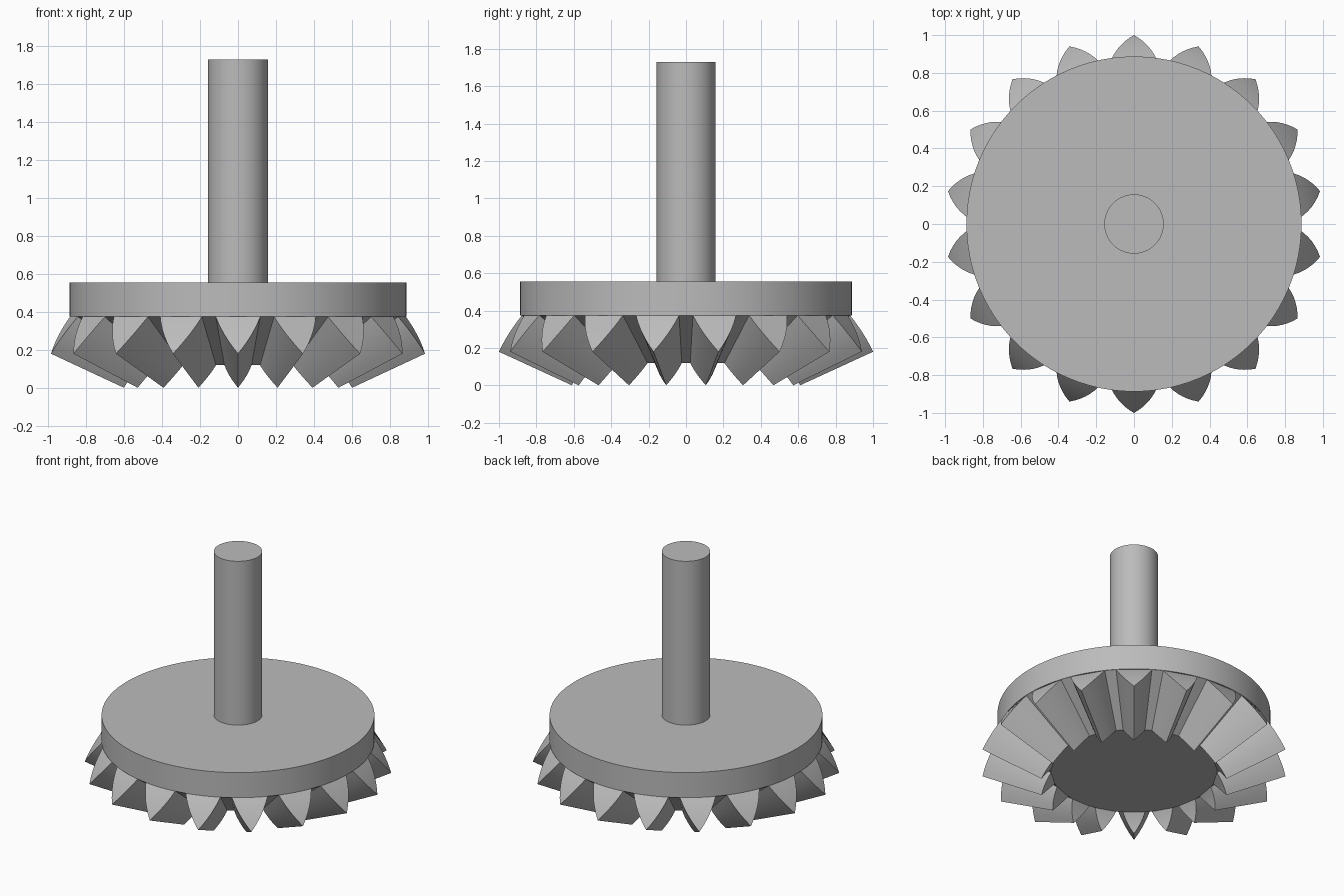
import bpy, bmesh
from math import sin, cos, radians
from mathutils import Vector

cube = bpy.data.objects.get("Cube")
if cube:
    bpy.data.objects.remove(cube, do_unlink=True)

steel = bpy.data.materials.new("plain grey")
steel.use_nodes = True
GREY = (0.5, 0.5, 0.5, 1)
steel.diffuse_color = GREY
steel.node_tree.nodes["Principled BSDF"].inputs["Base Color"].default_value = GREY

TEETH = 18
APEX_Z = -0.28             # common apex of all the tooth surfaces
SPHERE = 1.101             # outer ends of the teeth lie on this sphere
INNER = 0.61               # inner ends are a scaled copy of the outer ends
ROOT, TIP = radians(36.5), radians(24.7)
HALF, BULGE = 7.6, 2.1     # tooth half angle and flank bulge, degrees
STEPS = 6


def finish(name, bm):
    bmesh.ops.remove_doubles(bm, verts=bm.verts, dist=1e-5)
    bmesh.ops.recalc_face_normals(bm, faces=bm.faces)
    mesh = bpy.data.meshes.new(name)
    bm.to_mesh(mesh)
    bm.free()
    obj = bpy.data.objects.new(name, mesh)
    bpy.context.collection.objects.link(obj)
    mesh.materials.append(steel)
    bpy.ops.object.select_all(action='DESELECT')
    obj.select_set(True)
    bpy.context.view_layer.objects.active = obj
    bpy.ops.object.shade_smooth_by_angle(angle=radians(25))


def cylinder(name, radius, low, high):
    bm = bmesh.new()
    bmesh.ops.create_cone(bm, cap_ends=True, segments=96, radius1=radius,
                          radius2=radius, depth=high - low)
    bmesh.ops.translate(bm, verts=bm.verts, vec=(0, 0, (low + high) / 2))
    finish(name, bm)


def point(angle, elevation, scale):
    a, d = radians(angle), SPHERE * scale
    return Vector((d * cos(elevation) * cos(a), d * cos(elevation) * sin(a),
                   APEX_Z + d * sin(elevation)))


def profile(centre, side, scale):
    """One flank edge, from the tip (t = 0) to the root (t = 1)."""
    pts = []
    for i in range(STEPS + 1):
        t = i / STEPS
        half = HALF * t + BULGE * t * (1 - t)
        pts.append(point(centre + side * half, TIP + (ROOT - TIP) * t, scale))
    return pts


# Bevel teeth with the root cone between them
bm = bmesh.new()


def face(*pts):
    bm.faces.new([bm.verts.new(p) for p in pts])


pitch = 360 / TEETH
floor = []
for n in range(TEETH):
    centre = 90 + n * pitch
    edges = {(s, k): profile(centre, s, k) for s in (-1, 1) for k in (1, INNER)}
    for i in range(STEPS):
        for s in (-1, 1):      # flanks
            o, q = edges[s, 1], edges[s, INNER]
            face(o[i], o[i + 1], q[i + 1], q[i])
        for k in (1, INNER):   # outer and inner ends
            a, b = edges[-1, k], edges[1, k]
            if i == 0:
                face(a[0], a[1], b[1])
            else:
                face(a[i], a[i + 1], b[i + 1], b[i])
    # Root strip up to the next tooth
    gap = [centre + HALF + (pitch - 2 * HALF) * j / 2 for j in range(3)]
    for a, b in zip(gap, gap[1:]):
        face(point(a, ROOT, 1), point(b, ROOT, 1),
             point(b, ROOT, INNER), point(a, ROOT, INNER))
    floor += [point(centre - HALF, ROOT, INNER)] + [point(a, ROOT, INNER) for a in gap[:2]]
face(*floor)
finish("bevel_teeth", bm)

# Backing disc and shaft
cylinder("backing_disc", 0.887, 0.375, 0.555)
cylinder("shaft", 0.157, 0.555, 1.73)
